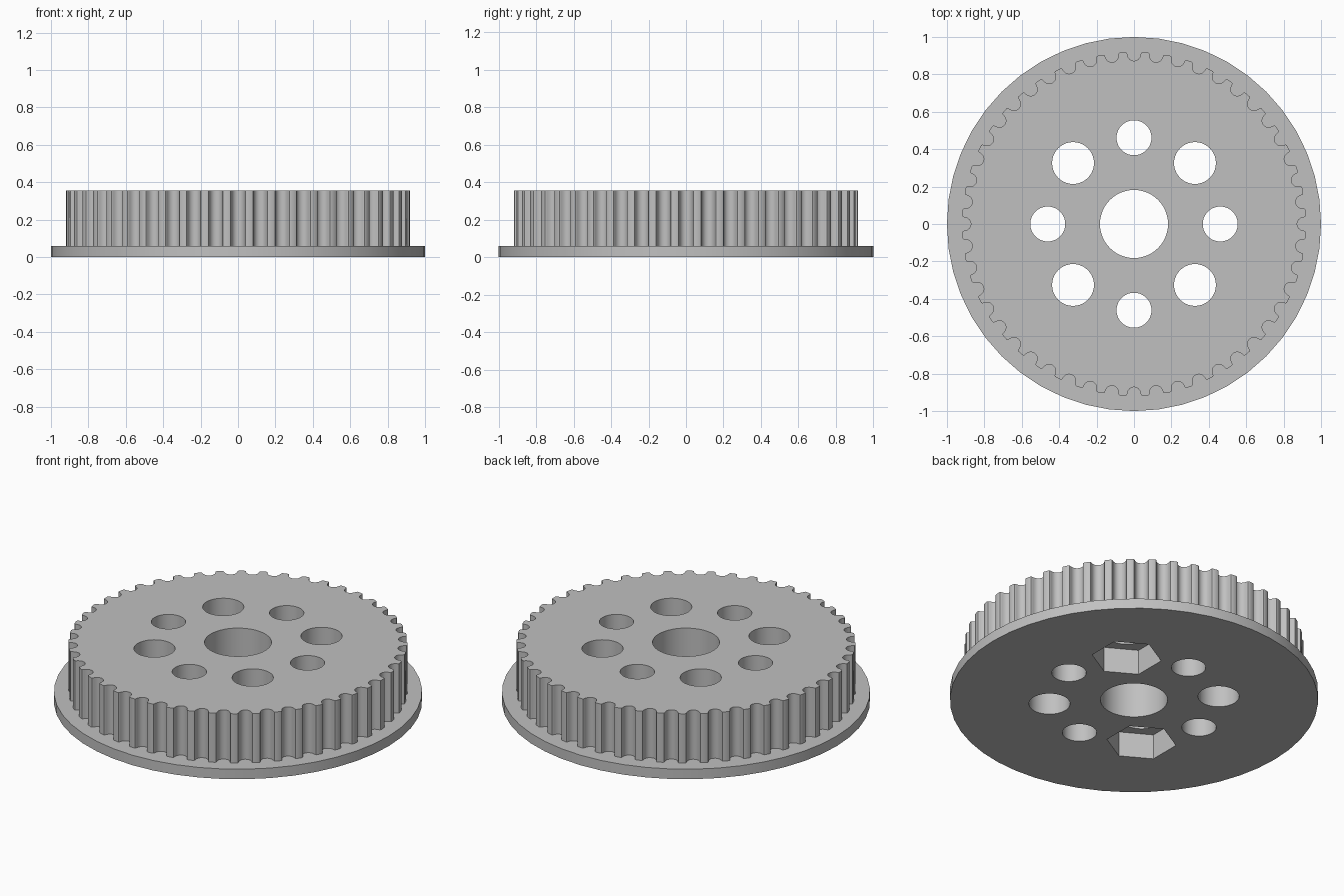
import bpy
import bmesh
from math import sin, cos, pi, radians, sqrt

cube = bpy.data.objects.get("Cube")
if cube:
    bpy.data.objects.remove(cube, do_unlink=True)

TEETH = 48
TOOTH_R = 0.92
FLANGE_TOP, TOP = 0.06, 0.355
BOLT_R = 0.461

grey = bpy.data.materials.new("machined grey")
grey.use_nodes = True
grey.diffuse_color = (0.53, 0.53, 0.53, 1)
grey.node_tree.nodes["Principled BSDF"].inputs["Base Color"].default_value = grey.diffuse_color


def prism(name, outline, z0, z1):
    """Extrude a closed outline upward from z0 to z1."""
    bm = bmesh.new()
    base = bm.faces.new([bm.verts.new((x, y, z0)) for x, y in outline])
    side = bmesh.ops.extrude_face_region(bm, geom=[base])["geom"]
    verts = [g for g in side if isinstance(g, bmesh.types.BMVert)]
    bmesh.ops.translate(bm, verts=verts, vec=(0, 0, z1 - z0))
    bmesh.ops.recalc_face_normals(bm, faces=bm.faces)
    mesh = bpy.data.meshes.new(name)
    bm.to_mesh(mesh)
    bm.free()
    mesh.materials.append(grey)
    obj = bpy.data.objects.new(name, mesh)
    bpy.context.collection.objects.link(obj)
    return obj


def ring(radius, sides, cx=0, cy=0, turn=0):
    return [(cx + radius * cos(turn + 2 * pi * i / sides),
             cy + radius * sin(turn + 2 * pi * i / sides)) for i in range(sides)]


# Toothed rim: one rounded groove (half width, depth), mirrored and repeated
half = [(0.0457, 0), (0.0397, 0.0023), (0.0366, 0.008), (0.0354, 0.0146),
        (0.0335, 0.021), (0.0309, 0.0272), (0.0276, 0.033), (0.0219, 0.039),
        (0.0152, 0.0433), (0.0078, 0.0459), (0, 0.0466)]
groove = [(-w, d) for w, d in half] + [(w, d) for w, d in reversed(half[:-1])]
mouth = sqrt(TOOTH_R ** 2 - half[0][0] ** 2)
rim = []
for i in range(TEETH):
    a = 2 * pi * i / TEETH
    for w, d in groove:
        r = mouth - d
        rim.append((r * cos(a) - w * sin(a), r * sin(a) + w * cos(a)))

pulley = prism("toothed_pulley", rim, FLANGE_TOP / 2, TOP)
flange = prism("flange", ring(1, TEETH), 0, FLANGE_TOP)

# Bore, eight holes around it, and two hexagonal nut pockets underneath
cutters = [prism("bore", ring(0.182, 48), -0.1, TOP + 0.1)]
for k in range(8):
    a = k * pi / 4
    x, y = BOLT_R * cos(a), BOLT_R * sin(a)
    radius = 0.112 if k % 2 else 0.0935
    cutters.append(prism("hole", ring(radius, 40, x, y), -0.1, TOP + 0.1))
    if k in (1, 5):
        cutters.append(prism("nut_pocket", ring(0.19, 6, x, y, radians(30)), -0.1, 0.15))

for tool in [flange] + cutters:
    mod = pulley.modifiers.new(tool.name, "BOOLEAN")
    mod.operation = "UNION" if tool == flange else "DIFFERENCE"
    mod.solver = "EXACT"
    mod.object = tool

# Bake the cuts and discard the helpers
bpy.context.view_layer.update()
evaluated = pulley.evaluated_get(bpy.context.evaluated_depsgraph_get())
result = bpy.data.meshes.new_from_object(evaluated)
pulley.modifiers.clear()
pulley.data = result
for tool in [flange] + cutters:
    bpy.data.objects.remove(tool, do_unlink=True)

# Smooth round walls, crisp rims
bpy.ops.object.select_all(action="DESELECT")
pulley.select_set(True)
bpy.context.view_layer.objects.active = pulley
bpy.ops.object.shade_smooth_by_angle(angle=radians(30))
